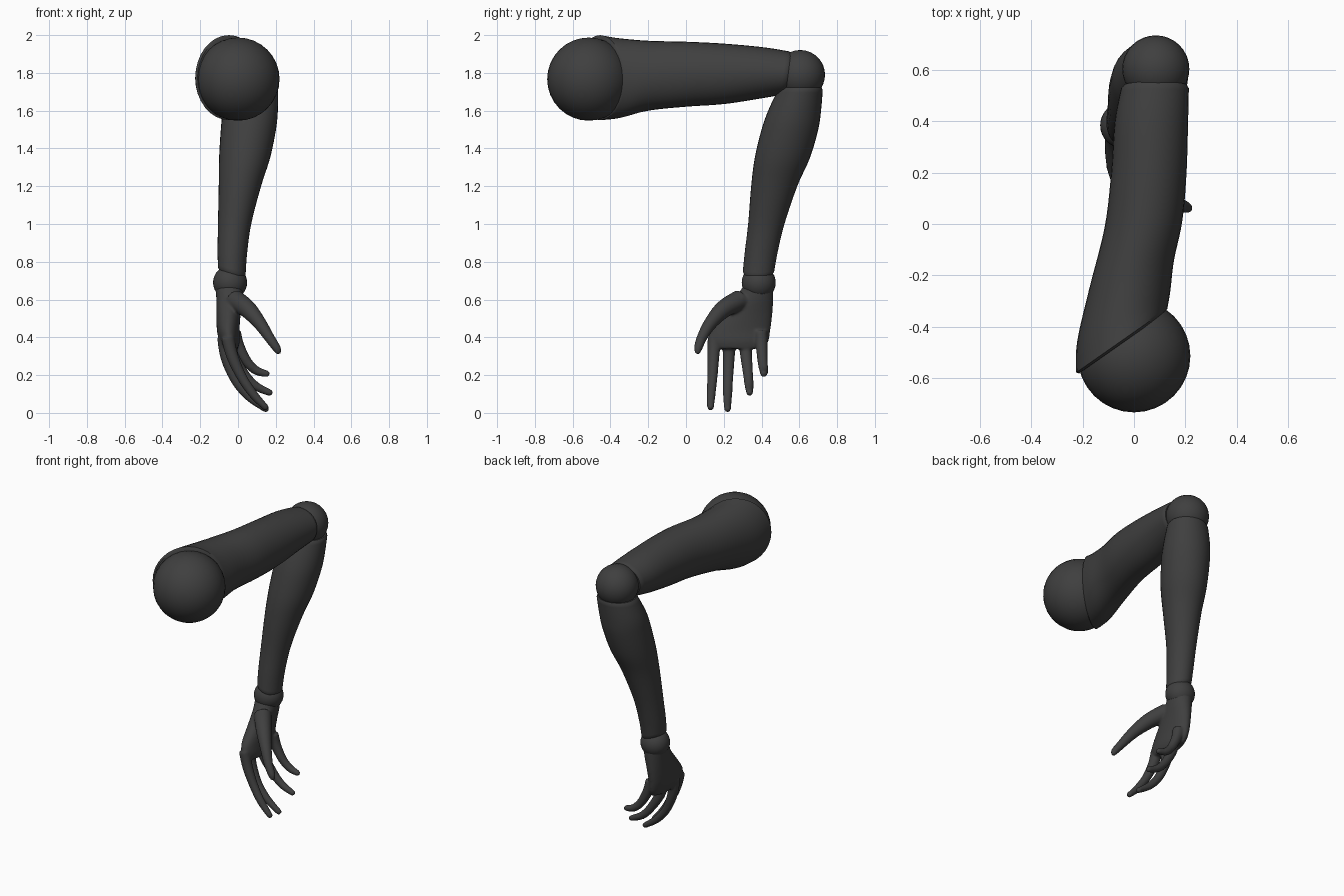
import bpy, bmesh, math
from mathutils import Vector

if "Cube" in bpy.data.objects:
    bpy.data.objects.remove(bpy.data.objects["Cube"], do_unlink=True)

SHADE = (0.05, 0.05, 0.05, 1)
mat = bpy.data.materials.new("dark grey")
mat.use_nodes = True
mat.diffuse_color = SHADE
bsdf = mat.node_tree.nodes["Principled BSDF"]
bsdf.inputs["Base Color"].default_value = SHADE
bsdf.inputs["Roughness"].default_value = 0.6


def finish(bm, name):
    """Turn a bmesh into a smooth shaded object."""
    bmesh.ops.recalc_face_normals(bm, faces=bm.faces)
    mesh = bpy.data.meshes.new(name)
    bm.to_mesh(mesh)
    bm.free()
    mesh.materials.append(mat)
    mesh.shade_smooth()
    mesh.set_sharp_from_angle(angle=math.radians(40))
    obj = bpy.data.objects.new(name, mesh)
    bpy.context.collection.objects.link(obj)
    return obj


def ball(name, centre, radius):
    bm = bmesh.new()
    bmesh.ops.create_uvsphere(bm, u_segments=32, v_segments=16, radius=radius)
    bmesh.ops.translate(bm, verts=bm.verts, vec=centre)
    return finish(bm, name)


def spline(rows, steps):
    """Catmull-Rom interpolation of rows of numbers."""
    out = []
    for i in range(len(rows) - 1):
        a, b = rows[max(i - 1, 0)], rows[i]
        c, d = rows[i + 1], rows[min(i + 2, len(rows) - 1)]
        for s in range(steps):
            t = s / steps
            out.append([0.5 * (2*q + (r-p)*t + (2*p - 5*q + 4*r - w)*t*t
                               + (3*q - p - 3*r + w)*t**3)
                        for p, q, r, w in zip(a, b, c, d)])
    return out + [list(rows[-1])]


def loft(bm, rings, sides=32):
    """Skin elliptical rings, each a centre and two half axes, with capped ends."""
    loops = []
    for c, u, v in rings:
        angles = [2 * math.pi * k / sides for k in range(sides)]
        loops.append([bm.verts.new(c + u*math.cos(a) + v*math.sin(a)) for a in angles])
    for a, b in zip(loops, loops[1:]):
        for k in range(sides):
            n = (k + 1) % sides
            bm.faces.new((a[k], a[n], b[n], b[k]))
    bm.faces.new(loops[0])
    bm.faces.new(loops[-1])


def with_lips(rings, size=0.012):
    """Round over both open rims."""
    def lip(ring, inner):
        c, u, v = ring
        step = (c - inner[0]).normalized() * size
        return (c + step, u * 0.93, v * 0.93)
    return [lip(rings[0], rings[1])] + rings + [lip(rings[-1], rings[-2])]


def tube(bm, points):
    """Tapered round tube through x, y, z, radius points."""
    rows = spline(points, 5)
    centres = [Vector(r[:3]) for r in rows]
    rings = []
    for i, row in enumerate(rows):
        t = (centres[min(i + 1, len(rows) - 1)] - centres[max(i - 1, 0)]).normalized()
        u = Vector((0, 1, 0)).cross(t).normalized()
        rings.append((centres[i], u * row[3], t.cross(u) * row[3]))
    # Rounded tip
    c, u, v = rings[-1]
    r = rows[-1][3]
    rings += [(c + t*r*0.5, u*0.85, v*0.85), (c + t*r*0.85, u*0.5, v*0.5)]
    loft(bm, rings, 16)


# Ball joints
ball("shoulder_joint", (0, -0.515, 1.767), 0.22)
ball("elbow_joint", (0.085, 0.605, 1.79), 0.131)
ball("wrist_joint", (-0.042, 0.385, 0.69), 0.09)

# Upper arm: y, centre x, centre z, half width, half height, slant in x, slant in z
upper = [
    (-0.455, -0.048, 1.775, 0.178, 0.225, 0.7, 0),
    (-0.36, -0.04, 1.772, 0.182, 0.212, 0.55, 0),
    (-0.2, -0.01, 1.785, 0.166, 0.185, 0.35, 0),
    (0, 0.037, 1.793, 0.152, 0.172, 0.1, 0),
    (0.2, 0.058, 1.795, 0.147, 0.16, 0, 0),
    (0.4, 0.068, 1.8, 0.143, 0.136, 0, 0.05),
    (0.53, 0.082, 1.8, 0.132, 0.114, 0, 0.13),
]
bm = bmesh.new()
loft(bm, with_lips([(Vector((x, y, z)), Vector((rx, rx * sx, 0)), Vector((0, rz * sz, rz)))
                    for y, x, z, rx, rz, sx, sz in spline(upper, 5)]))
finish(bm, "upper_arm")

# Forearm: z, centre x, centre y, half width, half depth, slant in x
fore = [
    (1.71, 0.084, 0.605, 0.129, 0.119, 0),
    (1.6, 0.066, 0.575, 0.145, 0.14, 0),
    (1.5, 0.055, 0.55, 0.146, 0.15, 0),
    (1.35, 0.035, 0.51, 0.135, 0.146, 0),
    (1.2, 0.01, 0.467, 0.112, 0.122, 0),
    (1.0, -0.018, 0.425, 0.088, 0.096, 0),
    (0.85, -0.03, 0.398, 0.078, 0.087, -0.1),
    (0.75, -0.033, 0.384, 0.073, 0.083, -0.3),
]
bm = bmesh.new()
loft(bm, with_lips([(Vector((x, y, z)), Vector((rx, 0, rx * s)), Vector((0, ry, 0)))
                    for z, x, y, rx, ry, s in spline(fore, 5)]))
finish(bm, "forearm")

# Hand: palm, fingers and thumb fused into one skin
palm = [
    (0.665, -0.045, 0.38, 0.074, 0.082),
    (0.6, -0.045, 0.36, 0.07, 0.102),
    (0.52, -0.05, 0.325, 0.064, 0.132),
    (0.44, -0.052, 0.29, 0.06, 0.157),
    (0.38, -0.045, 0.28, 0.054, 0.157),
    (0.34, -0.04, 0.28, 0.04, 0.135),
]
bm = bmesh.new()
loft(bm, [(Vector((x, y, z)), Vector((rx, 0, 0)), Vector((0, ry, 0)))
          for z, x, y, rx, ry in spline(palm, 4)])
fingers = [
    [(-0.055, 0.15, 0.4), (-0.03, 0.145, 0.3), (0.02, 0.14, 0.19), (0.08, 0.133, 0.1), (0.145, 0.13, 0.03)],
    [(-0.075, 0.23, 0.4), (-0.06, 0.226, 0.29), (-0.01, 0.222, 0.17), (0.06, 0.22, 0.085), (0.148, 0.22, 0.02)],
    [(-0.05, 0.315, 0.4), (-0.03, 0.318, 0.31), (0.03, 0.328, 0.21), (0.09, 0.334, 0.145), (0.168, 0.337, 0.107)],
    [(-0.02, 0.395, 0.43), (0, 0.4, 0.36), (0.045, 0.405, 0.275), (0.095, 0.412, 0.225), (0.152, 0.412, 0.207)],
]
for path in fingers:
    tube(bm, [p + (r,) for p, r in zip(path, (0.036, 0.032, 0.027, 0.024, 0.018))])
tube(bm, [(-0.02, 0.29, 0.6, 0.055), (0.05, 0.2, 0.55, 0.048), (0.115, 0.13, 0.475, 0.036),
          (0.165, 0.085, 0.4, 0.028), (0.203, 0.065, 0.345, 0.023), (0.213, 0.062, 0.325, 0.017)])
hand = finish(bm, "hand")
remesh = hand.modifiers.new("fuse", 'REMESH')
remesh.mode = 'VOXEL'
remesh.voxel_size = 0.007
remesh.use_smooth_shade = True
relax = hand.modifiers.new("relax", 'SMOOTH')
relax.factor = 0.5
relax.iterations = 6
bpy.context.view_layer.objects.active = hand
for m in ("fuse", "relax"):
    bpy.ops.object.modifier_apply(modifier=m)
